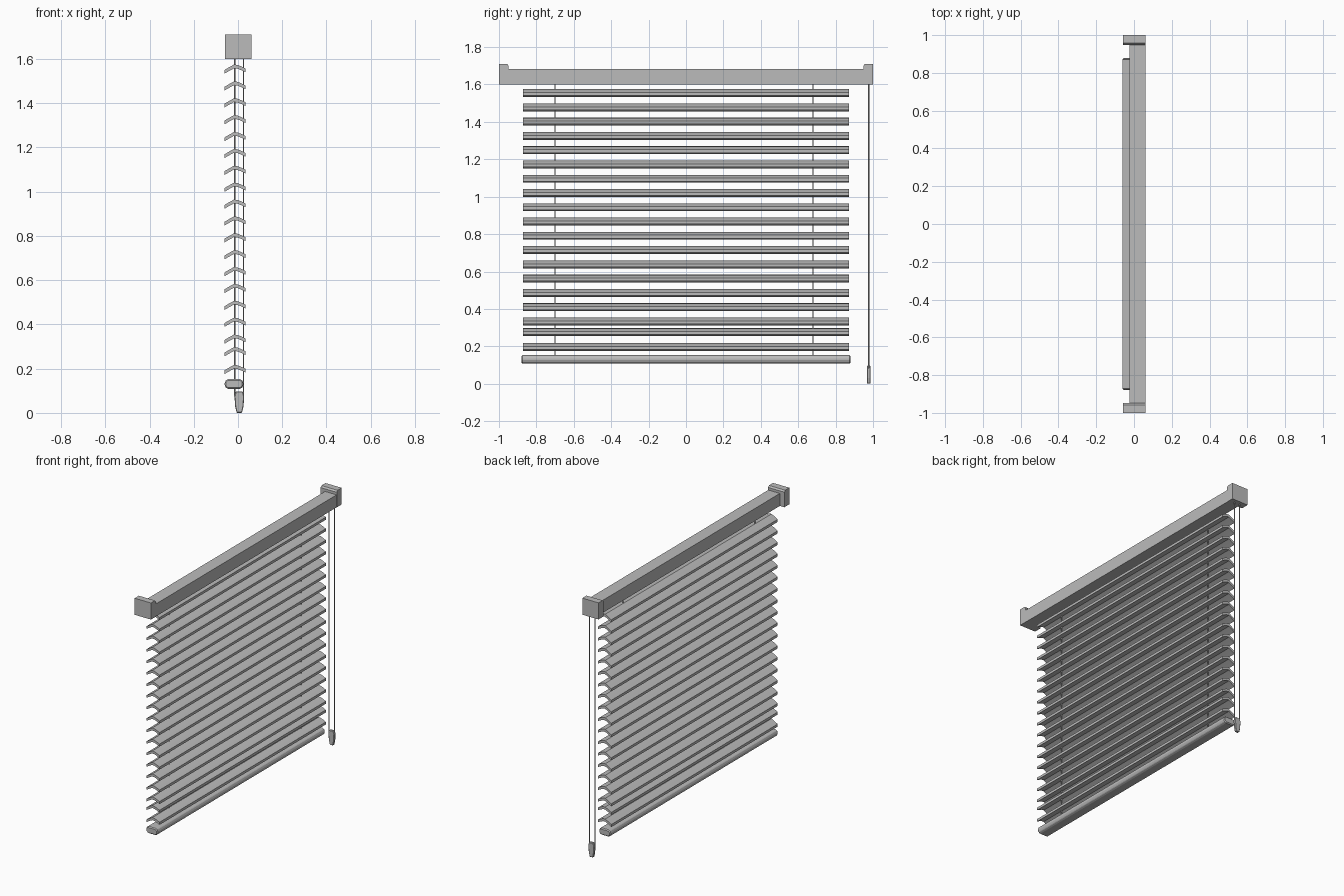
import bpy, bmesh
from mathutils import Vector

cube = bpy.data.objects.get("Cube")
if cube:
    bpy.data.objects.remove(cube, do_unlink=True)

grey = bpy.data.materials.new("light_grey")
grey.use_nodes = True
grey.diffuse_color = (0.5, 0.5, 0.5, 1)
grey.node_tree.nodes["Principled BSDF"].inputs["Base Color"].default_value = (0.5, 0.5, 0.5, 1)


def finish(name, bm, smooth=False):
    bmesh.ops.recalc_face_normals(bm, faces=bm.faces)
    mesh = bpy.data.meshes.new(name)
    bm.to_mesh(mesh)
    bm.free()
    mesh.materials.append(grey)
    obj = bpy.data.objects.new(name, mesh)
    bpy.context.collection.objects.link(obj)
    if smooth:
        bpy.ops.object.select_all(action="DESELECT")
        obj.select_set(True)
        bpy.context.view_layer.objects.active = obj
        bpy.ops.object.shade_smooth_by_angle()
    return obj


def extrude(name, outline, axis, start, end, smooth=False):
    """Extrude a closed outline (u, z) along x or y."""
    bm = bmesh.new()
    place = (lambda u, z: (u, start, z)) if axis == "y" else (lambda u, z: (start, u, z))
    face = bm.faces.new([bm.verts.new(place(u, z)) for u, z in outline])
    moved = bmesh.ops.extrude_face_region(bm, geom=[face])["geom"]
    step = Vector((0, end - start, 0) if axis == "y" else (end - start, 0, 0))
    bmesh.ops.translate(bm, vec=step, verts=[g for g in moved if isinstance(g, bmesh.types.BMVert)])
    return finish(name, bm, smooth)


def bevel(obj, width):
    mod = obj.modifiers.new("edge_bevel", "BEVEL")
    mod.width = width
    mod.segments = 1


def cord(name, x, y, low, high, radius):
    bm = bmesh.new()
    bmesh.ops.create_cone(bm, cap_ends=True, segments=8, radius1=radius, radius2=radius, depth=high - low)
    bmesh.ops.translate(bm, vec=(x, y, (low + high) / 2), verts=bm.verts)
    finish(name, bm, True)


# Head rail
extrude("head_rail", [(-0.025, 1.6), (0.06, 1.6), (0.06, 1.683), (-0.025, 1.683)], "y", -0.96, 0.96)

# End caps with a sloped inner shoulder
for side, label in ((-1, "front"), (1, "back")):
    cap = [(1, 1.6), (1, 1.71), (0.957, 1.71), (0.948, 1.7), (0.948, 1.6)]
    extrude(label + "_end_cap", [(side * y, z) for y, z in cap], "x", -0.058, 0.061)

# Bent slats, evenly spaced with the lowest two gathered
top_line = [(-0.062, -0.025), (-0.04, -0.012), (-0.018, 0), (-0.002, -0.002), (0.016, -0.009), (0.034, -0.018)]
profile = top_line + [(x, z - 0.017) for x, z in reversed(top_line)]
heights = [1.575 - 0.0763 * i for i in range(17)] + [0.297, 0.217]
for i, top in enumerate(heights):
    extrude(f"slat_{i + 1}", [(x, top + z) for x, z in profile], "y", -0.872, 0.872, True)

# Bottom rail with softened corners and end plugs
rail = [(-0.06, 0.12), (-0.048, 0.108), (0.012, 0.108), (0.024, 0.12),
        (0.024, 0.141), (0.012, 0.153), (-0.048, 0.153), (-0.06, 0.141)]
bevel(extrude("bottom_rail", rail, "y", -0.88, 0.88), 0.006)

# Ladder cords through the slats
for label, y in (("front", -0.7), ("back", 0.68)):
    cord(label + "_ladder_cord", -0.015, y, 0.14, 1.61, 0.003)

# Pull cords and their handle
for label, x in (("right", -0.015), ("left", 0.025)):
    cord(label + "_pull_cord", x, 0.977, 0.075, 1.61, 0.003)
grip = [(-0.006, 0), (0.018, 0), (0.025, 0.03), (0.028, 0.075), (0.022, 0.097),
        (-0.01, 0.097), (-0.016, 0.075), (-0.013, 0.03)]
bevel(extrude("pull_handle", grip, "y", 0.968, 0.986), 0.003)
